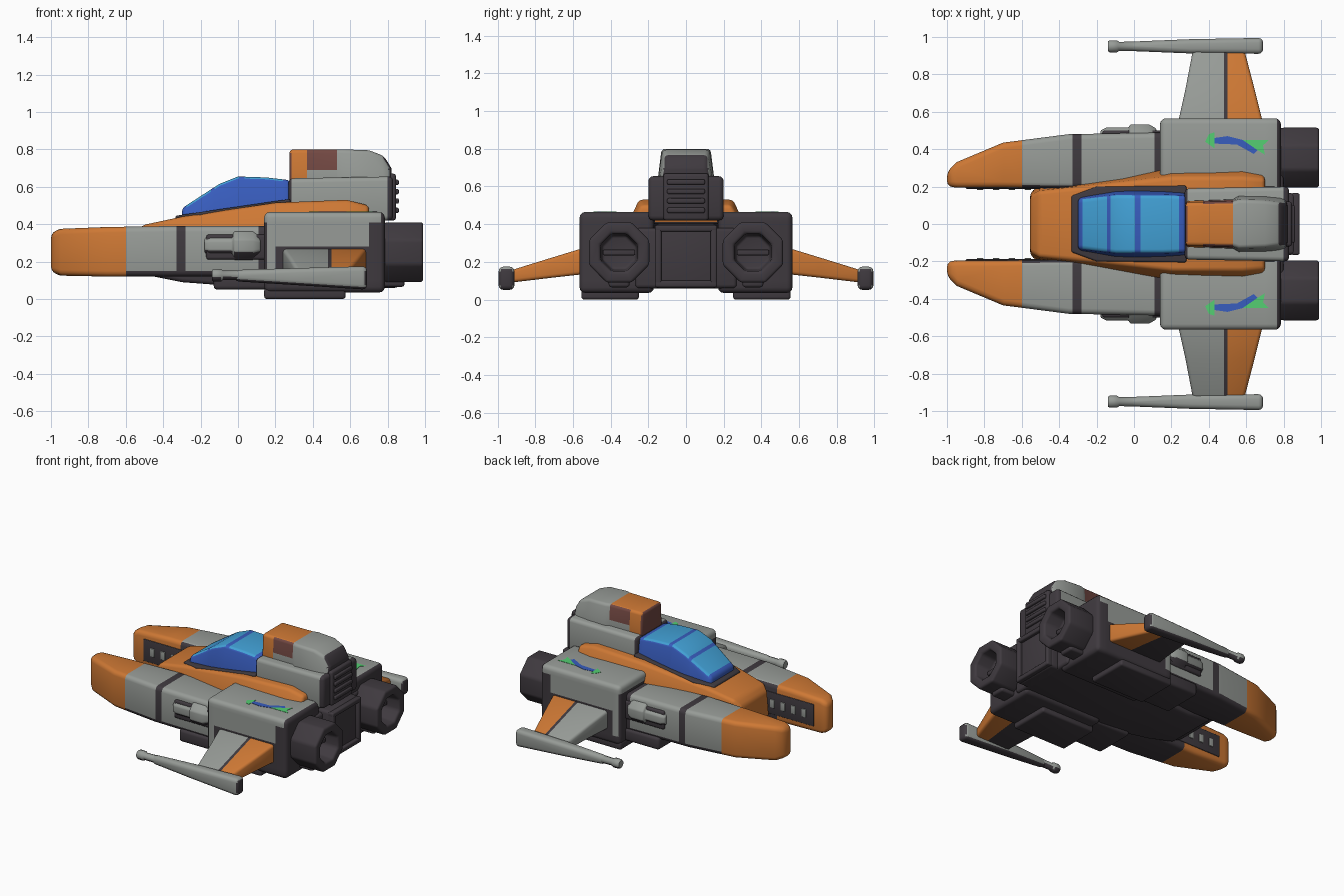
import bpy, bmesh, math
from mathutils import Vector

if "Cube" in bpy.data.objects:
    bpy.data.objects.remove(bpy.data.objects["Cube"])

COLOURS = {
    "orange": (0.62, 0.19, 0.035), "grey": (0.31, 0.33, 0.31), "dark": (0.05, 0.042, 0.05),
    "blue": (0.04, 0.11, 0.52), "light_blue": (0.055, 0.36, 0.68),
    "green": (0.09, 0.62, 0.17), "brown": (0.17, 0.065, 0.055),
}
NAMES = list(COLOURS)
MATS = []
for n, c in COLOURS.items():
    m = bpy.data.materials.new(n)
    m.diffuse_color = (*c, 1)
    m.use_nodes = True
    m.node_tree.nodes["Principled BSDF"].inputs["Base Color"].default_value = m.diffuse_color
    MATS.append(m)


def finish(name, bm, rule, bevel=0.0, cuts=(), mirror=False, segs=3):
    """Round the edges, cut colour borders, colour faces by rule, add the object."""
    bmesh.ops.recalc_face_normals(bm, faces=bm.faces)
    if bevel:
        edges = [e for e in bm.edges if e.calc_face_angle(0) > math.radians(32)]
        bmesh.ops.bevel(bm, geom=edges, offset=bevel, segments=segs, profile=0.5,
                        affect='EDGES', clamp_overlap=True)
    for axis, v in cuts:
        no = Vector([float(axis == a) for a in "xyz"])
        geom = bm.verts[:] + bm.edges[:] + bm.faces[:]
        bmesh.ops.bisect_plane(bm, geom=geom, plane_co=no * v, plane_no=no, dist=1e-5)
    bm.normal_update()
    for f in bm.faces:
        col = rule if isinstance(rule, str) else rule(f.calc_center_median(), f.normal)
        f.material_index = NAMES.index(col)
    me = bpy.data.meshes.new(name)
    bm.to_mesh(me)
    bm.free()
    for m in MATS:
        me.materials.append(m)
    ob = bpy.data.objects.new(name, me)
    bpy.context.collection.objects.link(ob)
    if mirror:
        mod = ob.modifiers.new("mirror", 'MIRROR')
        mod.use_axis = (False, True, False)
        mod.use_mirror_merge = False
    return ob


def skin(bm, rings):
    for a, b in zip(rings, rings[1:]):
        k = len(a)
        for i in range(k):
            bm.faces.new((a[i], a[(i + 1) % k], b[(i + 1) % k], b[i]))
    bm.faces.new(rings[0])
    bm.faces.new(rings[-1])


def loft(name, secs, rule, bevel=0.02, axis="x", **kw):
    """Box sections (t, a0, a1, z0, z1[, top inset]) joined along an axis."""
    bm = bmesh.new()
    rings = []
    for s in secs:
        t, a0, a1, z0, z1 = s[:5]
        i = s[5] if len(s) > 5 else 0
        pts = [(a0, z0), (a1, z0), (a1 - i, z1), (a0 + i, z1)]
        rings.append([bm.verts.new((t, a, z) if axis == "x" else (a, t, z)) for a, z in pts])
    skin(bm, rings)
    return finish(name, bm, rule, bevel, **kw)


def box(name, x0, x1, y0, y1, z0, z1, rule, bevel=0.015, **kw):
    return loft(name, [(x0, y0, y1, z0, z1), (x1, y0, y1, z0, z1)], rule, bevel, **kw)


def lathe(name, prof, y, z, sides, rule, bevel=0.0, **kw):
    """Profile (x, apothem) turned round an axis along x."""
    bm = bmesh.new()
    rings = []
    for x, r in prof:
        r /= math.cos(math.pi / sides)
        rings.append([bm.verts.new((x, y + r * math.cos((i + .5) * math.tau / sides),
                                    z + r * math.sin((i + .5) * math.tau / sides)))
                      for i in range(sides)])
    skin(bm, rings)
    return finish(name, bm, rule, bevel, **kw)


def plate(name, pts, z, rule, **kw):
    bm = bmesh.new()
    skin(bm, [[bm.verts.new((x, y, h)) for x, y in pts] for h in (z - 0.004, z + 0.004)])
    return finish(name, bm, rule, **kw)


# Long front booms with orange noses
def boom_rule(c, n):
    if c.x < -0.6:
        return "orange"
    if n.z < -0.5 or c.z < 0.15 or n.y < -0.5 or -0.33 < c.x < -0.28 or c.x > 0.11:
        return "dark"
    return "grey"

loft("boom", [(-1, .2, .28, .145, .355), (-.95, .195, .33, .125, .375), (-.7, .195, .435, .12, .385),
              (-.35, .19, .48, .12, .39), (.18, .19, .49, .12, .39)], boom_rule, 0.03,
     cuts=[("x", -.6), ("x", -.33), ("x", -.28), ("x", .11), ("z", .15)], mirror=True)

# Dark equipment panels on the inner boom faces
box("boom_inner_panel", -.9, -.5, .188, .21, .17, .33, "dark", 0.005, mirror=True)
for i in range(4):
    x = -.84 + i * .085
    box(f"panel_light_{i}", x, x + .035, .182, .2, .22, .28, "grey", 0.004, mirror=True)

# Side pods on the booms
lathe("side_pod", [(-.18, .045), (-.15, .06), (-.03, .06), (-.02, .078), (.08, .078), (.12, .055)],
      .455, .285, 8, lambda c, n: "dark" if n.z < -.5 else "grey", 0.008, mirror=True)
box("side_pod_mount", -.17, .16, .4, .5, .21, .345, "dark", mirror=True)
box("lower_sponson", -.13, .2, .2, .5, .05, .14, "dark", 0.02, mirror=True)

# Orange upper hull around the cockpit
loft("upper_hull", [(-.555, -.17, .17, .16, .35, .02), (-.51, -.205, .205, .15, .395, .03),
                    (-.3, -.23, .23, .27, .44, .035), (.2, -.31, .31, .36, .515, .06),
                    (.58, -.31, .31, .4, .53, .06), (.7, -.29, .29, .4, .5, .05)],
     lambda c, n: "dark" if n.z < -.5 else "orange", 0.02)

# Dark lower hull
loft("lower_hull", [(-.5, -.19, .19, .13, .34), (-.3, -.21, .21, .09, .36),
                    (.1, -.27, .27, .06, .38), (.8, -.27, .27, .06, .38)], "dark")

# Cockpit canopy
def canopy_rule(c, n):
    frame = -.145 < c.x < -.125 or .005 < c.x < .035 or c.x > .24 or c.x < -.275
    return "light_blue" if n.z > .45 and not frame else "blue"

loft("canopy", [(-.3, -.15, .15, .4, .485, .02), (-.1, -.185, .185, .4, .615, .03),
                (0, -.19, .19, .4, .655, .035), (.15, -.19, .19, .4, .65, .035),
                (.28, -.185, .185, .4, .635, .035)], canopy_rule, 0.02,
     cuts=[("x", v) for v in (-.275, -.145, -.125, .005, .035, .24)])
loft("canopy_rim", [(-.335, -.15, .15, .38, .445), (-.2, -.2, .2, .38, .465),
                    (.28, -.205, .205, .4, .535)], "dark", 0.01)

# Tower behind the cockpit
def tower_rule(c, n):
    return "dark" if c.x > .8 or n.x < -.5 or c.x < .285 else "grey"

loft("tower_base", [(.27, -.19, .19, .42, .645), (.83, -.2, .2, .42, .655)],
     tower_rule, 0.025, cuts=[("x", .285), ("x", .8)])

def turret_rule(c, n):
    if n.x > .6 and c.z < .78:
        return "dark"
    if c.x < .37:
        return "brown" if n.x < -.7 else "orange"
    if c.x < .53:
        return "orange" if n.z > .8 else ("brown" if c.z > .69 else "grey")
    return "grey"

loft("tower_top", [(.275, -.125, .125, .6, .8, .01), (.53, -.135, .135, .6, .8, .015),
                   (.56, -.155, .155, .6, .8, .025), (.7, -.155, .155, .6, .795, .03),
                   (.78, -.15, .15, .6, .765, .035), (.82, -.14, .14, .6, .7, .03)],
     turret_rule, 0.02, cuts=[("x", .37), ("x", .53), ("z", .69)])
box("tower_rear_panel", .8, .845, -.12, .12, .42, .67, "dark")
for i in range(4):
    z = .46 + i * .05
    box(f"rear_slat_{i}", .83, .86, -.1, .1, z, z + .028, "dark", 0.008)

# Rear centre hatch: panel with a raised frame
box("rear_hatch", .75, .86, -.165, .165, .06, .4, "dark", 0.02)
for s in (0, 1):
    box(f"hatch_bar_{s}", .84, .885, -.165, .165, .065 + s * .295, .1 + s * .295, "dark", 0.01)
box("hatch_side", .84, .885, .13, .165, .065, .395, "dark", 0.01, mirror=True)

# Engine blocks
def block_rule(c, n):
    if n.z < -.5 or n.x > .6 or c.x > .765 or n.y < -.6 or c.z < .1:
        return "dark"
    if c.z < .28 and c.x > .2 or c.x > .7 and c.z < .41:
        return "dark"
    return "dark" if n.x < -.7 and c.z < .4 else "grey"

box("engine_block", .14, .785, .17, .565, .035, .465, block_rule, 0.03, mirror=True,
    cuts=[("x", .2), ("x", .7), ("x", .765), ("z", .1), ("z", .28), ("z", .41)])
box("belly_plate", .14, .575, .25, .555, .0, .06, "dark", 0.015, mirror=True)
box("block_inner_seam", .15, .76, .165, .2, .4, .47, "dark", 0.008, mirror=True)

# Octagonal engine nozzles
lathe("engine_nozzle", [(.75, .15), (.8, .16), (.99, .16), (.99, .1), (.86, .09)],
      .355, .25, 8, "dark", 0.015, mirror=True)
box("nozzle_bar", .84, .9, .27, .44, .235, .265, "dark", 0.006, mirror=True)
box("nozzle_keel", .74, .89, .3, .41, .065, .12, "dark", mirror=True)

# Wings, grey with an orange trailing part
def wing_rule(c, n):
    if n.z < -.5 and c.x < .5:
        return "dark"
    return "orange" if c.x > .5 else ("dark" if c.x > .48 else "grey")

loft("wing", [(.54, .235, .69, .135, .275), (.72, .275, .645, .115, .22), (.93, .315, .59, .09, .155)],
     wing_rule, 0.018, axis="y", cuts=[("x", .48), ("x", .5)], mirror=True)

# Wing tip guns
def tip_rule(c, n):
    return "dark" if n.z < -.5 or n.x > .7 else "grey"

loft("wing_tip_pod", [(-.02, .925, .975, .095, .155), (.3, .912, .988, .075, .165),
                      (.69, .91, .995, .05, .175)], tip_rule, 0.025, mirror=True)
lathe("wing_tip_barrel", [(-.14, .026), (-.13, .032), (-.09, .032), (-.08, .024), (.05, .026)],
      .95, .127, 10, tip_rule, mirror=True)

# Painted streaks on the engine blocks
plate("blue_streak", [(.43, .43), (.55, .425), (.64, .375), (.66, .395), (.58, .45), (.5, .47), (.43, .46)],
      .463, "blue", mirror=True)
plate("green_mark_front", [(.38, .44), (.43, .405), (.43, .49), (.4, .48)], .463, "green", mirror=True)
plate("green_mark_rear", [(.58, .45), (.66, .395), (.7, .37), (.69, .42), (.72, .45), (.63, .45)],
      .463, "green", mirror=True)

# Smooth shading with sharp creases kept
for ob in bpy.context.collection.objects:
    ob.select_set(True)
    bpy.context.view_layer.objects.active = ob
bpy.ops.object.shade_smooth_by_angle(angle=math.radians(40))
